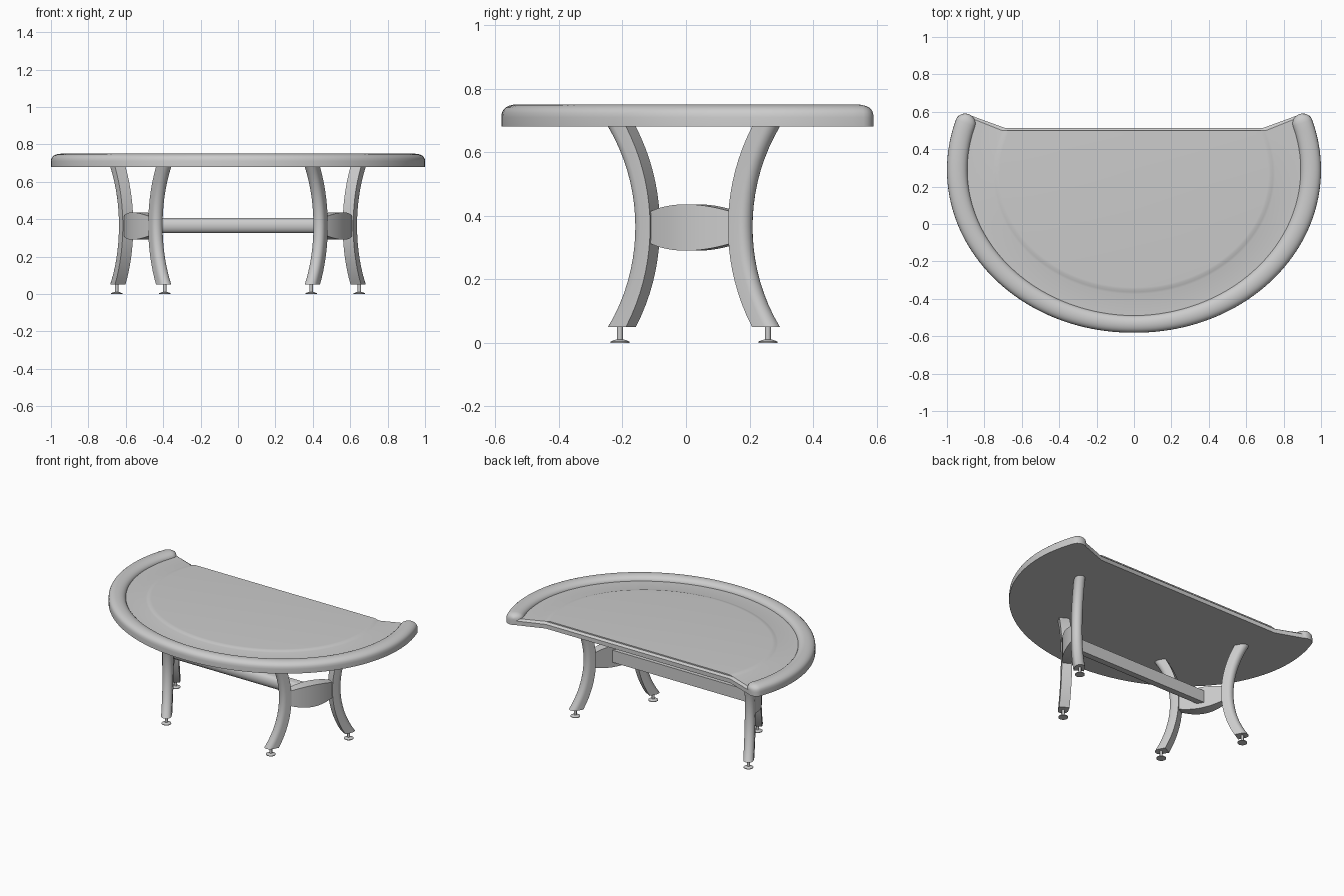
import bpy, bmesh
from math import sin, cos, pi, asin, sqrt, hypot
from mathutils import Vector

if "Cube" in bpy.data.objects:
    bpy.data.objects.remove(bpy.data.objects["Cube"])


def finish(name, bm):
    bmesh.ops.recalc_face_normals(bm, faces=bm.faces)
    me = bpy.data.meshes.new(name)
    bm.to_mesh(me)
    bm.free()
    ob = bpy.data.objects.new(name, me)
    bpy.context.collection.objects.link(ob)
    bpy.ops.object.select_all(action='DESELECT')
    ob.select_set(True)
    bpy.context.view_layer.objects.active = ob
    bpy.ops.object.shade_smooth_by_angle(angle=0.6)
    return ob


def skin(name, rings):
    """Closed solid through a list of equal-length closed rings."""
    bm = bmesh.new()
    vs = [[bm.verts.new(p) for p in r] for r in rings]
    n = len(vs[0])
    for a, b in zip(vs, vs[1:]):
        for i in range(n):
            j = (i + 1) % n
            bm.faces.new((a[i], a[j], b[j], b[i]))
    bm.faces.new(vs[0])
    bm.faces.new(vs[-1])
    return finish(name, bm)


def arc(cy, a, b, yend, n=96):
    """Front ellipse arc, running from left end to right end at y = yend."""
    t0 = asin((yend - cy) / b)
    ts = [-pi - t0 + (pi + 2 * t0) * i / n for i in range(n + 1)]
    return [(t, a * cos(t), cy + b * sin(t)) for t in ts]


# Padded rim: domed profile swept round the arc, with rounded ends
A, B, CY = 0.945, 0.825, 0.29
dome = [(-1, 0.68), (-1, 0.71)]
dome += [(-cos(pi * k / 12), 0.71 + 0.04 * sin(pi * k / 12) ** 0.8) for k in range(1, 12)]
dome += [(1, 0.71), (1, 0.68)]


def rim_ring(t, x, y, ext=0.0, scale=1.0):
    tan = Vector((-A * sin(t), B * cos(t), 0)).normalized()
    nor = Vector((tan.y, -tan.x, 0))
    hw = 0.046 + 0.009 * abs(cos(t))
    c = Vector((x, y, 0)) + tan * ext
    return [c + nor * (u * hw * scale) + Vector((0, 0, 0.68 + (z - 0.68) * (0.55 + 0.45 * scale)))
            for u, z in dome]


path = arc(CY, A, B, 0.54)
caps = [pi / 2 * k / 6 for k in range(1, 7)]
rings = [rim_ring(*path[0], -0.05 * sin(k), max(cos(k), 0.05)) for k in reversed(caps)]
rings += [rim_ring(*p) for p in path]
rings += [rim_ring(*path[-1], 0.05 * sin(k), max(cos(k), 0.05)) for k in caps]
skin("padded_rim", rings)

# Table board with bevelled back edge and raised playing surface
bm = bmesh.new()
outer = [(x, y) for t, x, y in arc(CY, A - 0.02, B - 0.02, 0.565)]
felt = [(x, y) for t, x, y in arc(0.27, 0.755, 0.645, 0.50)]


def board_loop(z, back):
    pts = list(outer)
    pts[0] = (pts[0][0], pts[0][1] + back)
    pts[-1] = (pts[-1][0], pts[-1][1] + back)
    pts += [(felt[-1][0] - back, 0.50 + back), (felt[0][0] + back, 0.50 + back)]
    return [bm.verts.new((x, y, z)) for x, y in pts]


low, mid, top = board_loop(0.68, 0.014), board_loop(0.708, 0.014), board_loop(0.72, 0)
n = len(low)
for a, b in ((low, mid), (mid, top)):
    for i in range(n):
        j = (i + 1) % n
        bm.faces.new((a[i], a[j], b[j], b[i]))
bm.faces.new(low)
rows = [top[:n - 2], [top[-1]] + [bm.verts.new((x, y, 0.72)) for x, y in felt[1:-1]] + [top[-2]]]
for d, z in ((0.012, 0.723), (0.024, 0.727), (0.036, 0.728)):
    rows.append([bm.verts.new((x, y, z)) for t, x, y in arc(0.27, 0.755 - d, 0.645 - d, 0.50)])
for a, b in zip(rows, rows[1:]):
    for i in range(len(a) - 1):
        bm.faces.new((a[i], a[i + 1], b[i + 1], b[i]))
bm.faces.new(rows[-1])
back_edge = [r[0] for r in rows[1:]] + [r[-1] for r in reversed(rows[1:])]
bm.faces.new(back_edge)
finish("table_board", bm)

# D-shaped section: flat inside (u<0), rounded outside (u>0)
d_section = [(-1, -1), (0.1, -1)]
d_section += [(0.1 + 0.9 * sin(pi * k / 10), -cos(pi * k / 10)) for k in range(1, 10)]
d_section += [(0.1, 1), (-1, 1)]


def curved_leg(name, foot, out):
    """Bowed leg standing at foot, out = horizontal direction away from its partner."""
    side = Vector((-out.y, out.x, 0))
    R = 0.58
    s0 = R - sqrt(R * R - 0.315 ** 2)
    rings = []
    for k in range(19):
        z = 0.05 + 0.632 * k / 18
        dz = min(abs(z - 0.365), 0.316)
        ca = sqrt(1 - (dz / R) ** 2)
        off = R * (1 - ca) - s0
        rings.append([foot + out * (off + u * 0.033 / ca) + side * (v * 0.032) + Vector((0, 0, z))
                      for u, v in d_section])
    skin(name, rings)


def glide(name, p):
    """Small turned adjustable foot."""
    prof = [(0.030, 0), (0.030, 0.004), (0.018, 0.009), (0.009, 0.011), (0.009, 0.055)]
    skin(name, [[(p.x + r * cos(2 * pi * i / 20), p.y + r * sin(2 * pi * i / 20), z)
                 for i in range(20)] for r, z in prof])


for sx, label in ((-1, "left"), (1, "right")):
    centre = Vector((0.52 * sx, 0.025, 0))
    along = Vector((0.26 * sx, 0.47, 0)).normalized()
    outward = Vector((along.y * sx, -along.x * sx, 0))
    for s, pos in ((-1, "front"), (1, "back")):
        foot = centre + along * (s * 0.266)
        curved_leg(f"{pos}_{label}_leg", foot, along * s)
        glide(f"{pos}_{label}_glide", foot)
    # Lens-shaped bracket joining each pair of legs
    rings = []
    for k in range(17):
        q = -1 + k / 8
        bow = 1 - q * q
        hz = 0.046 + 0.027 * bow
        o = 0.018 + 0.034 * bow
        c = centre + along * (q * 0.158) + Vector((0, 0, 0.363))
        rings.append([c + outward * w + Vector((0, 0, h))
                      for w, h in ((-0.022, -hz), (o, -hz), (o, hz), (-0.022, hz))])
    skin(f"{label}_bracket", rings)

# Long stretcher beam, rounded to the front
skin("stretcher_beam", [[(x, 0.025 - 0.032 * u, 0.366 + 0.041 * v) for u, v in d_section]
                        for x in (-0.515, 0.515)])
